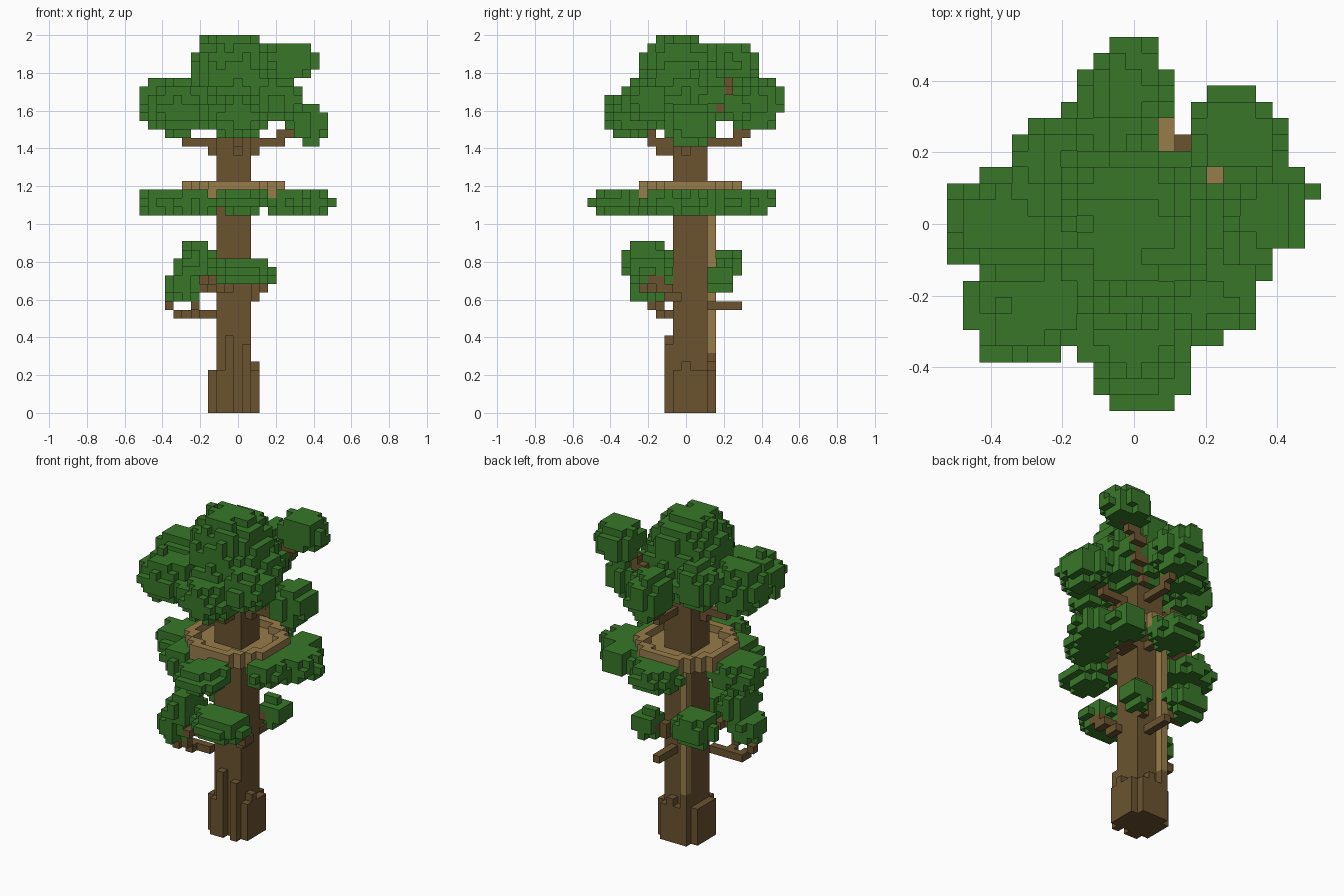
import bpy, bmesh, random
from math import floor, hypot
from mathutils import Vector

random.seed(7)
if "Cube" in bpy.data.objects:
    bpy.data.objects.remove(bpy.data.objects["Cube"])

N, H = 23, 44              # blocks across and blocks high
V = 2 / H                  # block size
HALF = N * V / 2
blocks = {}                # block cell -> part name


def material(name, color):
    m = bpy.data.materials.new(name)
    m.use_nodes = True
    m.diffuse_color = (*color, 1)
    m.node_tree.nodes["Principled BSDF"].inputs["Base Color"].default_value = (*color, 1)
    return m


bark = material("dark bark", (0.147, 0.088, 0.03))
plank = material("light plank", (0.31, 0.2, 0.07))
leaf = material("leaf green", (0.04, 0.186, 0.022))


def cell(p):
    return floor((p[0] + HALF) / V), floor((p[1] + HALF) / V), floor(p[2] / V)


def center(c):
    return Vector(((c[0] + .5) * V - HALF, (c[1] + .5) * V - HALF, (c[2] + .5) * V))


def box(part, xs, ys, zs):
    """Fill inclusive block ranges."""
    for i in range(xs[0], xs[1] + 1):
        for j in range(ys[0], ys[1] + 1):
            for k in range(zs[0], zs[1] + 1):
                blocks.setdefault((i, j, k), part)


def limb(part, a, b):
    """One-block-thick line between two points."""
    a, b = Vector(a), Vector(b)
    for s in range(41):
        blocks.setdefault(cell(a.lerp(b, s / 40)), part)


def clump(part, c, r):
    """Ragged ellipsoid of leaf blocks."""
    lo = cell([c[n] - 1.2 * r[n] for n in range(3)])
    hi = cell([c[n] + 1.2 * r[n] for n in range(3)])
    for i in range(max(lo[0], 0), min(hi[0], N - 1) + 1):
        for j in range(max(lo[1], 0), min(hi[1], N - 1) + 1):
            for k in range(lo[2], min(hi[2], H - 1) + 1):
                p = center((i, j, k))
                d = sum(((p[n] - c[n]) / r[n]) ** 2 for n in range(3))
                if d < random.uniform(0.8, 1.2):
                    blocks.setdefault((i, j, k), part)


# Trunk with a flared root collar of uneven height
box("trunk", (9, 12), (10, 13), (0, 37))
box("roots", (8, 13), (10, 13), (0, 4))
box("roots", (9, 9), (9, 9), (0, 4))
box("roots", (10, 10), (9, 9), (0, 8))
box("roots", (12, 12), (9, 9), (0, 7))
box("roots", (13, 13), (11, 11), (0, 5))
box("roots", (9, 12), (14, 14), (0, 4))
box("roots", (9, 9), (14, 14), (0, 6))
box("roots", (11, 11), (14, 14), (0, 5))

# Ladder strip up the back
box("ladder", (9, 9), (14, 14), (7, 25))

# Round platform with a raised rim
for i in range(N):
    for j in range(N):
        d = hypot(i + .5 - 11, j + .5 - 12)
        if d < 6.05:
            blocks.setdefault((i, j, 25), "platform")
            if d > 4.95:
                blocks.setdefault((i, j, 26), "platform_rim")

# Low bare branches
box("low_branch", (4, 8), (9, 9), (11, 11))
box("low_branch", (4, 4), (8, 8), (11, 11))
box("low_branch", (6, 6), (8, 8), (11, 11))
box("low_branch", (3, 3), (8, 8), (12, 12))
box("low_branch", (6, 6), (7, 7), (12, 12))
box("back_branch", (11, 11), (14, 17), (12, 12))

# Branches that carry the leaf clumps
for a, b in [
    ((.09, -.05, .61), (.14, -.16, .69)),
    ((-.05, -.09, .66), (-.2, -.22, .67)),
    ((.05, .13, .68), (.12, .2, .73)),
    ((-.13, .09, .68), (-.2, .2, .77)),
    ((0, 0, 1.11), (.33, .09, 1.11)),
    ((0, 0, 1.11), (-.36, .01, 1.11)),
    ((0, 0, 1.11), (.02, -.36, 1.11)),
    ((0, 0, 1.11), (-.03, .33, 1.11)),
    ((0, 0, 1.11), (.25, .23, 1.11)),
    ((.04, .1, 1.5), (.14, .2, 1.68)),
    ((.14, .2, 1.68), (.27, .25, 1.84)),
]:
    limb("branches", a, b)

# Stepped branches under the crown
hub = Vector((0, 0, 1.387))
rise = Vector((0, 0, V))
for dx, dy, tip in [(-1, 0, .27), (1, 0, .23), (0, -1, .18), (0, 1, .27)]:
    out = Vector((dx, dy, 0))
    limb("crown_branches", hub, hub + out * (.09 if dx + dy > 0 else .135))
    limb("crown_branches", hub + rise, hub + rise + out * tip)
    limb("crown_branches", hub + rise + out * tip, hub + rise * 4 + out * (tip + .08))

# Low leaf clumps around the trunk
clump("low_leaves", (-.23, -.2, .80), (.08, .13, .12))
clump("low_leaves", (-.30, -.19, .67), (.10, .11, .085))
clump("low_leaves", (.02, -.2, .75), (.185, .12, .08))
clump("low_leaves", (.13, .18, .72), (.08, .09, .085))
clump("low_leaves", (-.2, .19, .78), (.12, .11, .1))

# Flat clumps around the platform, with their outermost tips
for c, r in [((.33, .09), (.16, .16)), ((-.36, .01), (.165, .16)),
             ((.02, -.37), (.14, .15)), ((-.03, .33), (.145, .14)),
             ((.26, .23), (.12, .12)), ((-.22, -.22), (.11, .11)),
             ((.27, -.09), (.11, .13))]:
    clump("platform_leaves", (*c, 1.114), (*r, .08))
box("platform_leaves", (20, 22), (13, 13), (24, 24))
box("platform_leaves", (0, 1), (11, 13), (24, 24))
box("platform_leaves", (10, 12), (0, 1), (24, 24))

# Crown of overlapping clumps
for c, r in [
    ((-.02, -.02, 1.78), (.23, .23, .24)),
    ((-.01, -.02, 1.66), (.28, .28, .17)),
    ((-.36, 0, 1.63), (.17, .14, .15)),
    ((-.31, -.24, 1.61), (.17, .14, .14)),
    ((0, -.28, 1.58), (.16, .16, .13)),
    ((.2, -.2, 1.65), (.14, .13, .12)),
    ((.37, .02, 1.53), (.11, .13, .12)),
    ((.28, .26, 1.86), (.14, .14, .10)),
    ((-.01, .37, 1.63), (.11, .16, .14)),
    ((-.22, .19, 1.68), (.13, .12, .13)),
]:
    clump("crown_leaves", c, r)

# Turn the blocks into one mesh per part, keeping only outer faces
DIRS = [Vector(d) for d in ((1, 0, 0), (-1, 0, 0), (0, 1, 0),
                            (0, -1, 0), (0, 0, 1), (0, 0, -1))]
paint = {"ladder": plank, "platform": plank, "platform_rim": plank}

for part in sorted(set(blocks.values())):
    bm = bmesh.new()
    for c, owner in blocks.items():
        if owner != part:
            continue
        for d in DIRS:
            if tuple(int(c[n] + d[n]) for n in range(3)) in blocks:
                continue
            u = Vector((d.y, d.z, d.x))
            w = d.cross(u)
            mid = center(c) + d * V / 2
            corners = [mid + (u * s + w * t) * V / 2
                       for s, t in ((-1, -1), (1, -1), (1, 1), (-1, 1))]
            bm.faces.new([bm.verts.new(p) for p in corners])
    bmesh.ops.remove_doubles(bm, verts=bm.verts, dist=1e-4)
    mesh = bpy.data.meshes.new(part)
    bm.to_mesh(mesh)
    bm.free()
    mesh.materials.append(paint.get(part, leaf if "leaves" in part else bark))
    bpy.context.collection.objects.link(bpy.data.objects.new(part, mesh))
